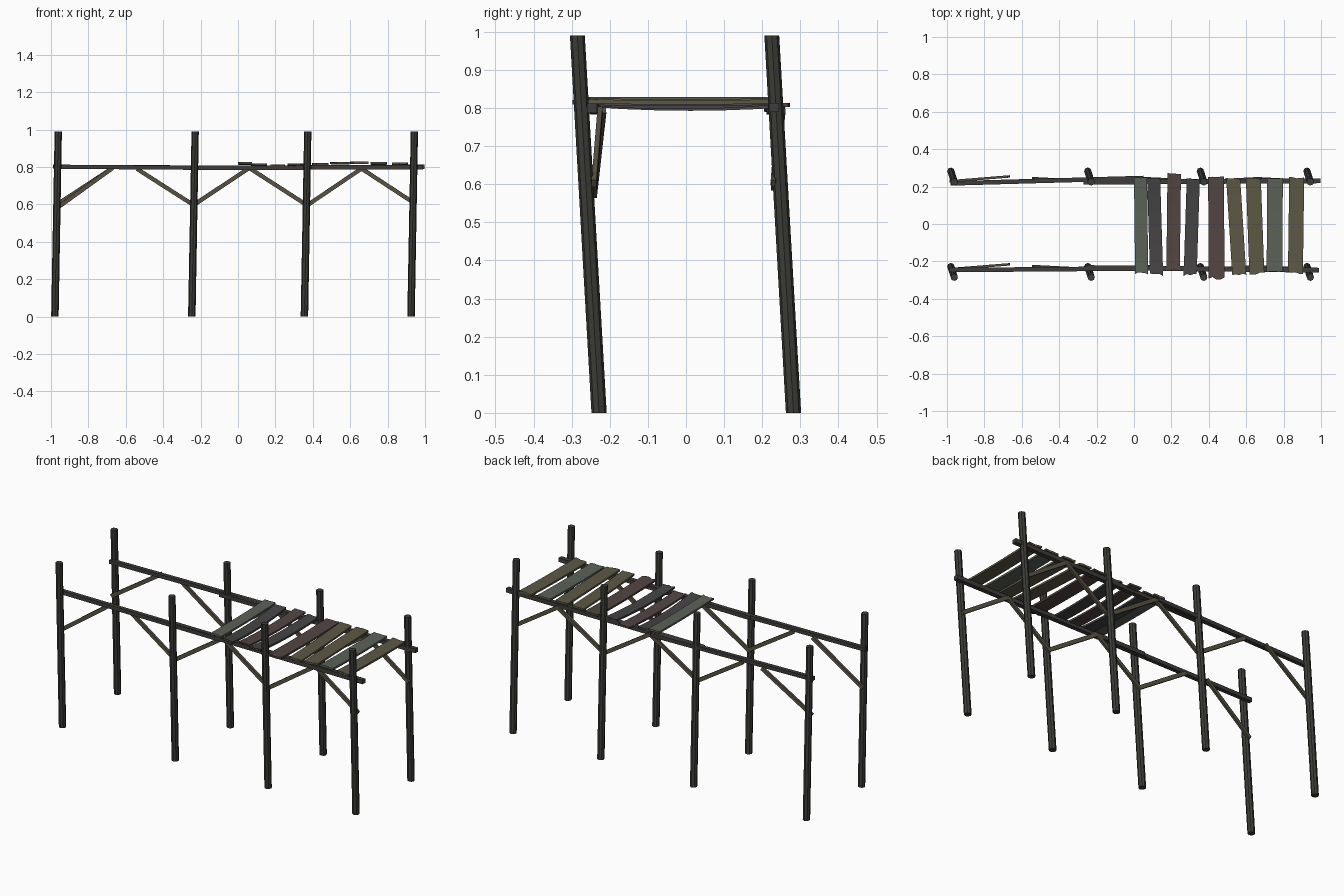
import bpy, bmesh, random
from mathutils import Vector, Matrix

if "Cube" in bpy.data.objects:
    bpy.data.objects.remove(bpy.data.objects["Cube"])

random.seed(4)

def mat(name, c):
    m = bpy.data.materials.new(name)
    m.diffuse_color = (*c, 1)
    m.use_nodes = True
    m.node_tree.nodes["Principled BSDF"].inputs["Base Color"].default_value = m.diffuse_color
    return m

DARK = mat("dark_wood", (0.045, 0.045, 0.04))
RAIL = mat("rail_wood", (0.05, 0.046, 0.042))
BRACE = mat("brace_wood", (0.095, 0.085, 0.055))
OLIVE = mat("olive_wood", (0.11, 0.098, 0.06))
GREEN = mat("grey_green_wood", (0.105, 0.12, 0.095))
GREY = mat("grey_wood", (0.06, 0.057, 0.057))
BROWN = mat("brown_wood", (0.085, 0.06, 0.055))

def finish(bm, name, m):
    bmesh.ops.recalc_face_normals(bm, faces=bm.faces)
    me = bpy.data.meshes.new(name)
    bm.to_mesh(me)
    bm.free()
    me.materials.append(m)
    ob = bpy.data.objects.new(name, me)
    bpy.context.collection.objects.link(ob)
    return ob

def beam(name, a, b, wide, high, m):
    """Square bar from a to b, wide across y, high in z."""
    a, b = Vector(a), Vector(b)
    d = (b - a).normalized()
    side = Vector((0, 0, 1)).cross(d).normalized()
    up = d.cross(side)
    bm = bmesh.new()
    rings = []
    for p in (a, b):
        rings.append([bm.verts.new(p + side * s * wide / 2 + up * u * high / 2)
                      for s, u in ((-1, -1), (1, -1), (1, 1), (-1, 1))])
    bm.faces.new(rings[0])
    bm.faces.new(rings[1])
    for i in range(4):
        j = (i + 1) % 4
        bm.faces.new((rings[0][i], rings[0][j], rings[1][j], rings[1][i]))
    return finish(bm, name, m)

def post(name, x, y):
    """Leaning eight-sided post with level ends."""
    bm = bmesh.new()
    bmesh.ops.create_cone(bm, cap_ends=True, segments=8, radius1=0.02, radius2=0.0195,
                          depth=0.99, matrix=Matrix.Translation((0, 0, 0.495)))
    for v in bm.verts:
        t = v.co.z / 0.99
        v.co += Vector((x + 0.018 * t, y - 0.057 * t, 0))
    return finish(bm, name, DARK)

def plank(name, top, bottom, w, z, sag, m):
    """Sagging board with ragged ends; top and bottom are (x, y)."""
    bm = bmesh.new()
    n, k, th = 6, 4, 0.011
    rows = []
    for i in range(n + 1):
        t = i / n
        row = []
        for j in range(k + 1):
            x = top[0] + (bottom[0] - top[0]) * t + (j / k - 0.5) * w
            y = top[1] + (bottom[1] - top[1]) * t
            if i == 0:
                y -= random.uniform(0, 0.008)
            if i == n:
                y += random.uniform(0, 0.018)
            zz = z - sag * 4 * t * (1 - t)
            row.append([bm.verts.new((x, y, zz + s * th / 2)) for s in (1, -1)])
        rows.append(row)
    for i in range(n):
        for j in range(k):
            for s in (0, 1):
                bm.faces.new((rows[i][j][s], rows[i][j + 1][s],
                              rows[i + 1][j + 1][s], rows[i + 1][j][s]))
        for j in (0, k):
            bm.faces.new((rows[i][j][0], rows[i + 1][j][0], rows[i + 1][j][1], rows[i][j][1]))
    for i in (0, n):
        for j in range(k):
            bm.faces.new((rows[i][j][0], rows[i][j + 1][0], rows[i][j + 1][1], rows[i][j][1]))
    return finish(bm, name, m)

# Posts and diagonal braces, identical in both rows
BRACES = [(-0.98, 0.592, -0.67, 0.795), (-0.235, 0.595, -0.54, 0.79),
          (-0.245, 0.592, 0.06, 0.795), (0.375, 0.592, 0.06, 0.795),
          (0.365, 0.592, 0.665, 0.795), (0.95, 0.602, 0.655, 0.795)]
for row, dy in (("front", 0), ("back", 0.51)):
    for i, x in enumerate((-0.979, -0.247, 0.355, 0.925)):
        post(f"{row}_post_{i + 1}", x, -0.228 + dy)
    by = 0 if dy == 0 else 0.47
    for i, (x1, z1, x2, z2) in enumerate(BRACES):
        drop = -0.02 if (row == "front" and i == 0) else 0
        y2 = -0.216 if i == 0 else -0.225
        beam(f"{row}_brace_{i + 1}", (x1, -0.241 + by, z1 + drop),
             (x2, y2 + by, z2), 0.013, 0.022, BRACE)

# Side rails, two overlapping lengths each side
beam("front_rail_left", (-0.99, -0.246, 0.802), (0.03, -0.238, 0.794), 0.024, 0.022, RAIL)
beam("front_rail_right", (-0.26, -0.233, 0.796), (0.99, -0.247, 0.799), 0.026, 0.024, RAIL)
beam("back_rail_left", (-0.98, 0.217, 0.801), (0.05, 0.246, 0.797), 0.024, 0.022, RAIL)
beam("back_rail_right", (-0.27, 0.224, 0.795), (0.998, 0.231, 0.801), 0.026, 0.024, RAIL)

# Deck planks
PLANKS = [((0.035, 0.25), (0.041, -0.275), 0.07, 0.821, 0.004, GREEN),
          ((0.105, 0.247), (0.121, -0.282), 0.07, 0.813, 0.014, GREY),
          ((0.215, 0.275), (0.209, -0.252), 0.072, 0.808, 0.010, BROWN),
          ((0.317, 0.246), (0.300, -0.284), 0.07, 0.814, 0.012, GREY),
          ((0.439, 0.256), (0.441, -0.298), 0.085, 0.815, 0.005, BROWN),
          ((0.530, 0.248), (0.563, -0.277), 0.075, 0.822, 0.003, OLIVE),
          ((0.638, 0.248), (0.657, -0.272), 0.08, 0.823, 0.0, OLIVE),
          ((0.753, 0.246), (0.752, -0.270), 0.085, 0.821, 0.004, GREEN),
          ((0.870, 0.252), (0.863, -0.272), 0.08, 0.818, 0.004, OLIVE)]
for i, p in enumerate(PLANKS):
    plank(f"deck_plank_{i + 1}", *p)
